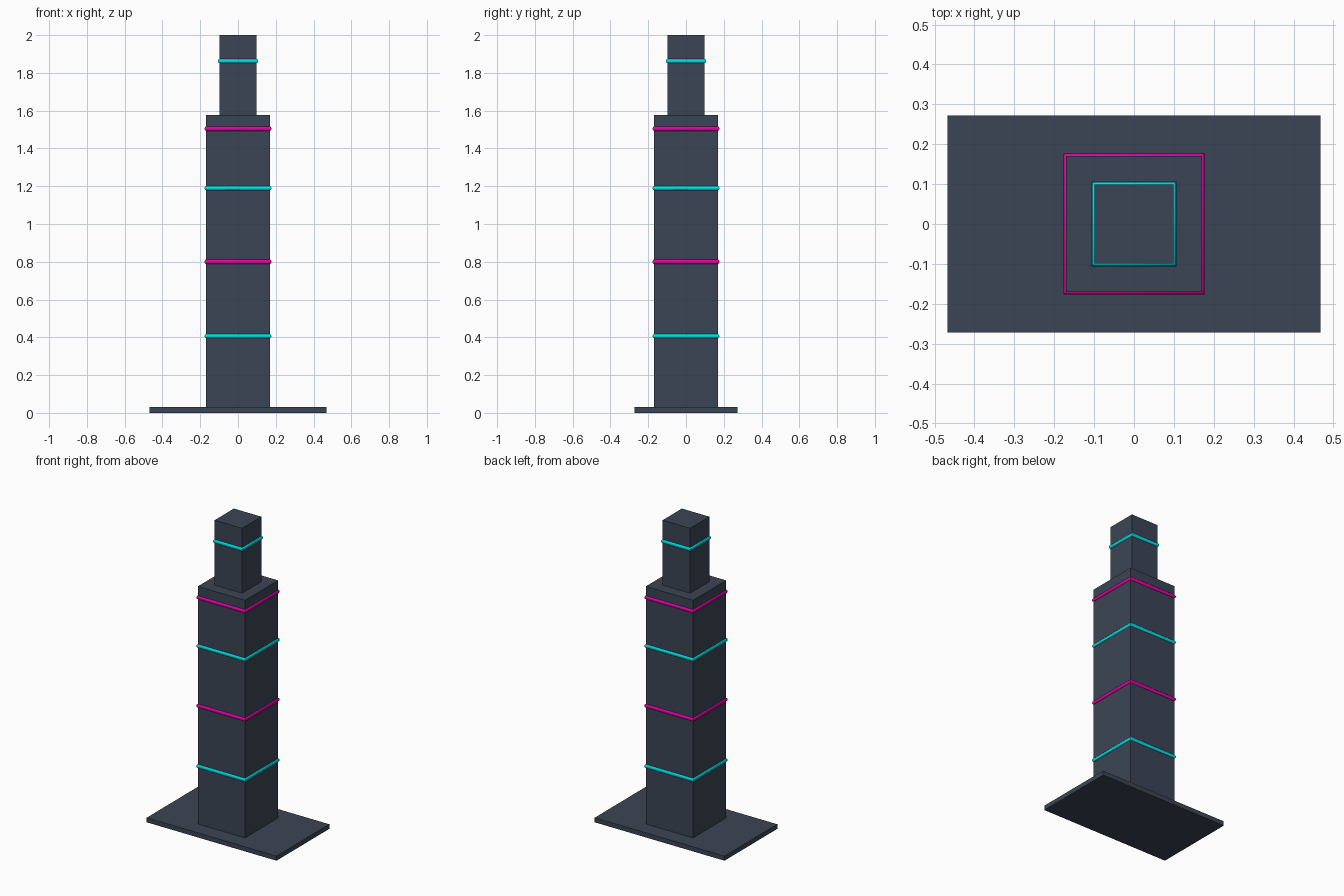
import bpy
from math import pi

if "Cube" in bpy.data.objects:
    bpy.data.objects.remove(bpy.data.objects["Cube"])

def material(name, color):
    m = bpy.data.materials.new(name)
    m.diffuse_color = color
    m.use_nodes = True
    m.node_tree.nodes["Principled BSDF"].inputs["Base Color"].default_value = m.diffuse_color
    return m

dark = material("dark_slate", (0.045, 0.06, 0.09, 1))
cyan = material("cyan_glow", (0.0, 0.75, 0.8, 1))
magenta = material("magenta_glow", (0.8, 0.0, 0.4, 1))

def finish(name, mat):
    ob = bpy.context.object
    ob.name = name
    ob.data.materials.append(mat)
    return ob

def box(name, size, z0):
    bpy.ops.mesh.primitive_cube_add(size=1, location=(0, 0, z0 + size[2] / 2))
    ob = finish(name, dark)
    ob.scale = size
    bpy.ops.object.transform_apply(location=False, rotation=False, scale=True)

def band(name, radius, z, mat):
    # square ring: a torus with four major segments turned 45 degrees
    bpy.ops.mesh.primitive_torus_add(major_segments=4, minor_segments=12,
                                     major_radius=radius, minor_radius=0.012,
                                     location=(0, 0, z), rotation=(0, 0, pi / 4))
    finish(name, mat)
    bpy.ops.object.shade_smooth_by_angle(angle=pi / 4)

# Base plate and two stacked tower blocks
box("base_plate", (0.935, 0.543, 0.03), 0)
box("lower_tower", (0.34, 0.34, 1.547), 0.03)
box("upper_tower", (0.198, 0.198, 0.423), 1.577)

# Light bands, alternating colours
for i, z in enumerate((0.407, 0.80, 1.19, 1.505)):
    band(f"light_band_{i + 1}", 0.238, z, magenta if i % 2 else cyan)
band("top_light_band", 0.138, 1.863, cyan)
